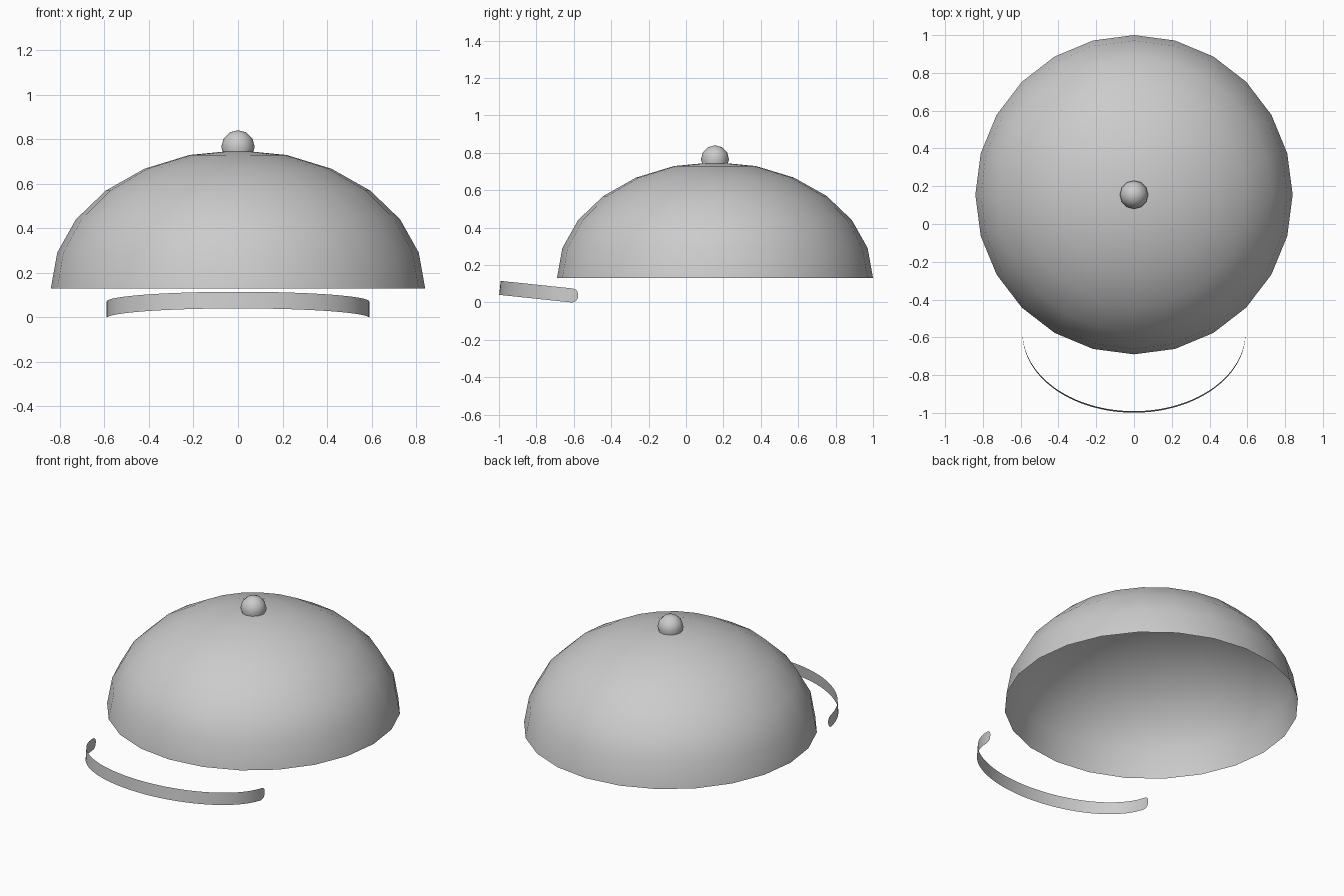
import bpy, bmesh
from math import sin, cos, pi, radians
from mathutils import Matrix, Vector

if "Cube" in bpy.data.objects:
    bpy.data.objects.remove(bpy.data.objects["Cube"])

CENTRE_Y = 0.155

grey = bpy.data.materials.new("plain grey")
grey.use_nodes = True
colour = (0.6, 0.6, 0.6, 1)
grey.diffuse_color = colour
grey.node_tree.nodes["Principled BSDF"].inputs["Base Color"].default_value = colour


def finish(bm, name):
    mesh = bpy.data.meshes.new(name)
    for face in bm.faces:
        face.smooth = True
    bm.to_mesh(mesh)
    bm.free()
    mesh.materials.append(grey)
    obj = bpy.data.objects.new(name, mesh)
    bpy.context.collection.objects.link(obj)
    return obj


def sphere_cap(name, segments, rings, size, centre, lowest):
    """Open sphere, with everything below the given unit height removed."""
    bm = bmesh.new()
    bmesh.ops.create_uvsphere(bm, u_segments=segments, v_segments=rings, radius=1)
    low = [v for v in bm.verts if v.co.z < lowest]
    bmesh.ops.delete(bm, geom=low, context='VERTS')
    bmesh.ops.transform(bm, verts=bm.verts,
                        matrix=Matrix.Translation(centre) @ Matrix.Diagonal((*size, 1)))
    return finish(bm, name)


# Hollow dome and the small knob on its crown
sphere_cap("dome", 24, 12, (0.84, 0.845, 0.62), (0, CENTRE_Y, 0.13), -0.01)
sphere_cap("knob", 12, 6, (0.075, 0.075, 0.075), (0, CENTRE_Y, 0.765), -0.6)

# Thin curved handle band with rounded ends, tilted down towards the dome
HALF_HEIGHT, DEPTH, WIDTH, CAP = 0.0375, 0.42, 0.59, 0.04
cap_angles = [CAP / DEPTH * (i / 8) ** 2 for i in range(8)]
start = CAP / DEPTH
body_angles = [start + (pi - 2 * start) * i / 48 for i in range(49)]
angles = cap_angles + body_angles + [pi - a for a in reversed(cap_angles)]

bm = bmesh.new()
tilt = Matrix.Translation((0, -0.995, 0.0775)) @ Matrix.Rotation(radians(-6), 4, 'X')
previous = None
for a in angles:
    along = min(min(a, pi - a) * DEPTH / CAP, 1)
    half = HALF_HEIGHT * max(1 - (1 - along) ** 2.5, 0.002) ** 0.4
    x, y = -WIDTH * cos(a), DEPTH * (1 - sin(a))
    pair = [bm.verts.new(tilt @ Vector((x, y, z))) for z in (-half, half)]
    if previous:
        bm.faces.new((previous[0], pair[0], pair[1], previous[1]))
    previous = pair
finish(bm, "handle_band")
